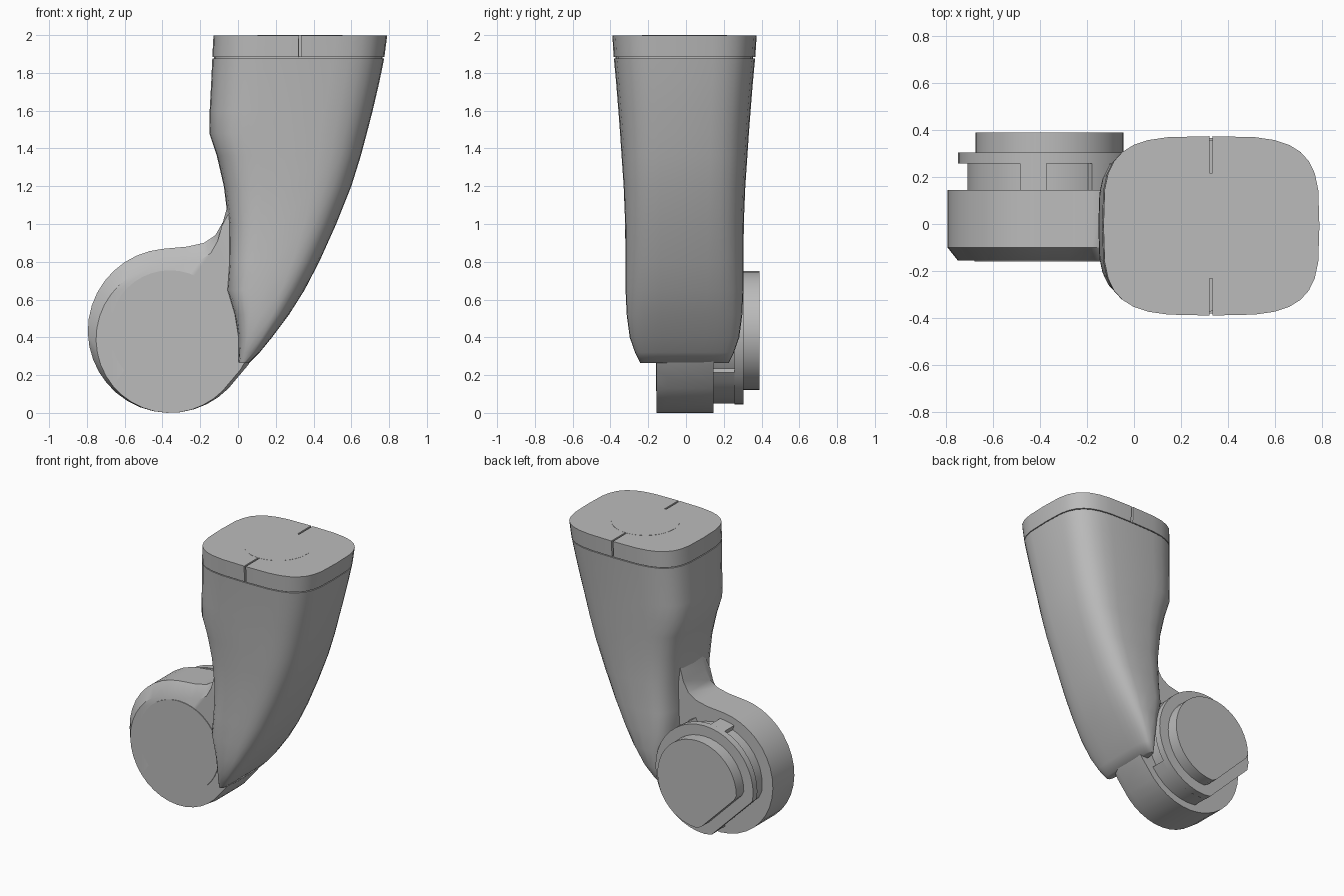
import bpy
from math import cos, sin, radians, copysign, pi

cube = bpy.data.objects.get("Cube")
if cube:
    bpy.data.objects.remove(cube, do_unlink=True)

grey = bpy.data.materials.new("light_grey")
grey.use_nodes = True
grey.diffuse_color = (0.5, 0.5, 0.5, 1)
grey.node_tree.nodes["Principled BSDF"].inputs["Base Color"].default_value = (0.5, 0.5, 0.5, 1)

HUB_X, HUB_Z, HUB_R = -0.36, 0.435, 0.435


def loft(name, rings, angle=35):
    """Skin a stack of equal-length rings and close both ends."""
    n = len(rings[0])
    verts = [p for ring in rings for p in ring]
    faces = [(k * n + i, k * n + (i + 1) % n, (k + 1) * n + (i + 1) % n, (k + 1) * n + i)
             for k in range(len(rings) - 1) for i in range(n)]
    faces += [tuple(reversed(range(n))), tuple(range(len(verts) - n, len(verts)))]
    mesh = bpy.data.meshes.new(name)
    mesh.from_pydata(verts, [], faces)
    mesh.materials.append(grey)
    obj = bpy.data.objects.new(name, mesh)
    bpy.context.collection.objects.link(obj)
    bpy.ops.object.select_all(action='DESELECT')
    obj.select_set(True)
    bpy.context.view_layer.objects.active = obj
    bpy.ops.object.mode_set(mode='EDIT')
    bpy.ops.mesh.select_all(action='SELECT')
    bpy.ops.mesh.normals_make_consistent(inside=False)
    bpy.ops.object.mode_set(mode='OBJECT')
    bpy.ops.object.shade_smooth_by_angle(angle=radians(angle))
    return obj


def section(z, left, right, half_y, count=32, power=3.6):
    """Rounded-rectangle cross-section at one height."""
    ring = []
    for i in range(count):
        t = 2 * pi * i / count
        c, s = (copysign(abs(v) ** (2 / power), v) for v in (cos(t), sin(t)))
        ring.append(((left + right) / 2 + c * (right - left) / 2, -0.008 + s * half_y, z))
    return ring


def arc(radius, start, end, steps):
    """Points on an arc about the hub axis, in x and z."""
    return [(HUB_X + radius * cos(radians(start + (end - start) * i / steps)),
             HUB_Z + radius * sin(radians(start + (end - start) * i / steps)))
            for i in range(steps + 1)]


def prism(name, outline, y0, y1):
    return loft(name, [[(x, y, z) for x, z in outline] for y in (y0, y1)])


def flattened(outline, limit):
    """Trim a round outline with a flat on its lower right side."""
    d = 0.7071
    result = []
    for x, z in outline:
        over = max(0, -(x - HUB_X + z - HUB_Z) * d - limit)
        result.append((x + over * d, z + over * d))
    return result


# Curved arm: height, left edge, right edge, half depth
arm_sections = [
    (0.265, 0.0, 0.06, 0.235), (0.32, 0.0, 0.115, 0.262), (0.4, 0.0, 0.18, 0.29),
    (0.52, -0.02, 0.27, 0.306), (0.65, -0.06, 0.352, 0.312), (0.8, -0.05, 0.43, 0.313),
    (1.0, -0.05, 0.52, 0.314), (1.2, -0.075, 0.6, 0.322), (1.36, -0.112, 0.65, 0.333),
    (1.48, -0.152, 0.682, 0.341), (1.6, -0.15, 0.713, 0.35), (1.75, -0.142, 0.748, 0.362),
    (1.877, -0.136, 0.774, 0.374)]
loft("arm", [section(*s) for s in arm_sections], 50)

# Recessed seam under the lid
loft("lid_seam", [section(z, -0.126, 0.764, 0.364) for z in (1.87, 1.89)])

# Lid in two halves with a slot between, and a round plug in the middle
lid = [section(1.883, -0.136, 0.775, 0.375), section(1.999, -0.13, 0.79, 0.382)]
for side, pick, edge in (("right", min, 0.322), ("left", max, 0.334)):
    loft("lid_half_" + side, [[(pick(x, edge), y, z) for x, y, z in ring] for ring in lid])
loft("lid_plug", [[(0.328 + 0.225 * cos(i * pi / 20), -0.008 + 0.225 * sin(i * pi / 20), z)
                   for i in range(40)] for z in (1.88, 2.0)])

# Hub: round end blending up into the arm, with a sloped front rim
hub_outline = arc(HUB_R, 95, 325, 24) + [
    (0.055, 0.255), (0.15, 0.42), (0.15, 1.0), (0.0, 1.2), (-0.055, 1.1),
    (-0.08, 1.01), (-0.12, 0.94), (-0.18, 0.9), (-0.27, 0.88)]
hub_rings = [[(x, y, z) for x, z in hub_outline] for y in (0.145, -0.1)]
hub_rings.append([(HUB_X + (x - HUB_X) * 0.9, -0.155, z * 0.9) for x, z in hub_outline])
loft("hub", hub_rings)

# Shallow round plate on the hub front
prism("hub_front_plate", arc(0.32, 0, 351, 39), -0.16, -0.15)

# Rear drum, flange and end cap
prism("rear_drum", flattened(arc(0.35, 0, 351, 39), 0.3), 0.14, 0.27)
prism("rear_flange", flattened(arc(0.39, 0, 351, 39), 0.31), 0.257, 0.305)
prism("rear_cap", flattened(arc(0.315, 0, 351, 39), 0.235), 0.3, 0.39)

# Ribs joining the flange to the hub
for number, (start, end) in enumerate(((92, 109), (48, 62), (262, 325))):
    outline = arc(0.385, start, end, 6) + arc(0.3, end, start, 6)
    prism("rear_rib_%d" % (number + 1), outline, 0.14, 0.265)
